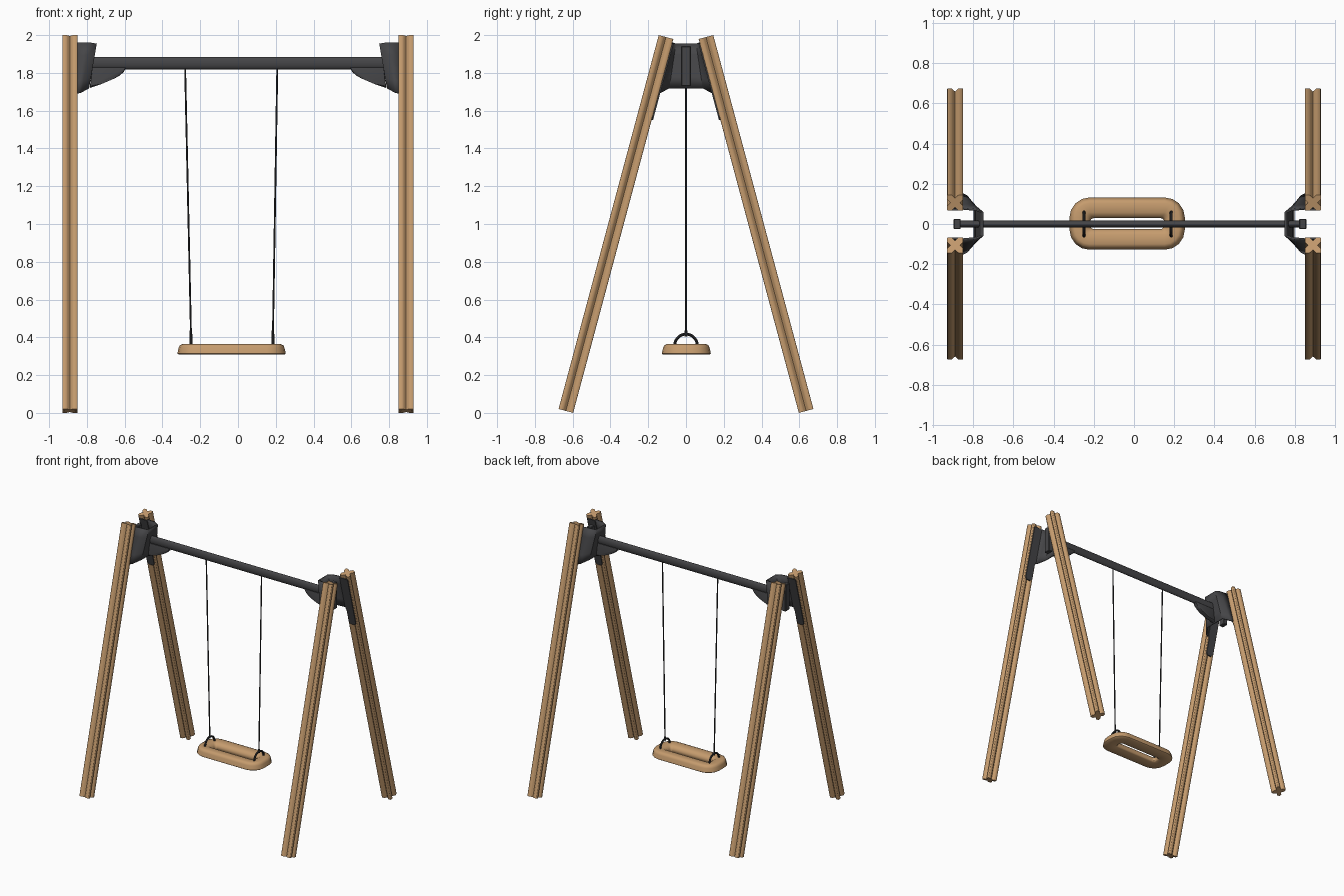
import bpy, bmesh, math
from mathutils import Vector, Matrix

if "Cube" in bpy.data.objects:
    bpy.data.objects.remove(bpy.data.objects["Cube"])


def material(name, rgb):
    m = bpy.data.materials.new(name)
    m.diffuse_color = (*rgb, 1)
    m.use_nodes = True
    m.node_tree.nodes["Principled BSDF"].inputs["Base Color"].default_value = m.diffuse_color
    return m


WOOD = material("wood", (0.56, 0.33, 0.155))
METAL = material("dark_grey_metal", (0.06, 0.06, 0.064))
ROPE = material("black_rope", (0.03, 0.03, 0.032))
LEAN = math.radians(15)


def finish(name, bm, mat, angle=35):
    bmesh.ops.recalc_face_normals(bm, faces=bm.faces)
    me = bpy.data.meshes.new(name)
    bm.to_mesh(me)
    bm.free()
    ob = bpy.data.objects.new(name, me)
    bpy.context.collection.objects.link(ob)
    me.materials.append(mat)
    bpy.ops.object.select_all(action='DESELECT')
    ob.select_set(True)
    bpy.context.view_layer.objects.active = ob
    bpy.ops.object.shade_smooth_by_angle(angle=math.radians(angle))
    return ob


def loft(rings, closed_u=True, closed_v=False, caps=True):
    """Skin a list of equal-length point rings."""
    bm = bmesh.new()
    vs = [[bm.verts.new(p) for p in r] for r in rings]
    n, m = len(vs), len(vs[0])
    for i in range(n if closed_v else n - 1):
        a, b = vs[i], vs[(i + 1) % n]
        for j in range(m if closed_u else m - 1):
            k = (j + 1) % m
            bm.faces.new((a[j], a[k], b[k], b[j]))
    if caps and closed_u and not closed_v:
        bm.faces.new(vs[0])
        bm.faces.new(vs[-1])
    return bm


def rod(name, p0, p1, ra, rb, mat, sides=16):
    """Elliptical rod; ra is the half width across y, rb the other half width."""
    p0, p1 = Vector(p0), Vector(p1)
    d = (p1 - p0).normalized()
    u = Vector((0, 1, 0))
    w = d.cross(u)
    ring = [u * ra * math.cos(2 * math.pi * i / sides) + w * rb * math.sin(2 * math.pi * i / sides)
            for i in range(sides)]
    return finish(name, loft([[p0 + q for q in ring], [p1 + q for q in ring]]), mat)


# Legs: grooved square posts leaning 15 degrees
side = [(-0.037, 0.04), (-0.017, 0.04), (-0.011, 0.034), (0, 0.024), (0.011, 0.034), (0.017, 0.04), (0.037, 0.04)]
profile = []
for k in range(4):
    r = Matrix.Rotation(-k * math.pi / 2, 2)
    profile += [r @ Vector(p) for p in side]
for sx, xn in ((-1, "left"), (1, "right")):
    for sy, yn in ((-1, "front"), (1, "back")):
        M = Matrix.Translation((sx * 0.89, sy * 0.636, 0.0104)) @ Matrix.Rotation(sy * LEAN, 4, 'X')
        rings = [[M @ Vector((p.x, p.y, z)) for p in profile] for z in (0, 2.049)]
        finish(f"{yn}_{xn}_leg", loft(rings), WOOD, 46)


def leg_inner(z):
    return 0.106 + (1.99 - z) * math.tan(LEAN) - 0.0414


# Brackets between each pair of legs
for sx, xn in ((-1, "left"), (1, "right")):
    top = [(0.852, 0.076, 1.96), (0.785, 0.070, 1.96), (0.752, 0.056, 1.955)]
    low = [(0.852, 0.148, 1.69), (0.832, 0.138, 1.695), (0.793, 0.09, 1.718)]
    rings = []
    for t in (0, 0.25, 0.5, 0.75, 1):
        half = [Vector(a).lerp(Vector(b), t) for a, b in zip(top, low)]
        ring = half + [Vector((p.x, -p.y, p.z)) for p in reversed(half)]
        rings.append([Vector((p.x * sx, p.y, p.z)) for p in ring])
    ob = finish(f"{xn}_bracket", loft(rings, closed_u=False), METAL)
    sol = ob.modifiers.new("thickness", 'SOLIDIFY')
    sol.thickness, sol.offset = 0.01, 0

    # Tongues running down the inner face of each leg
    outline = [(-0.04, 1.955), (-0.04, 1.7), (-0.03, 1.66), (-0.03, 1.565), (-0.018, 1.55),
               (0.018, 1.55), (0.03, 1.565), (0.03, 1.66), (0.03, 1.955)]
    for sy, yn in ((-1, "front"), (1, "back")):
        rings = [[(sx * (0.89 + x), sy * (leg_inner(z) + o), z) for x, z in outline] for o in (-0.008, 0.002)]
        finish(f"{xn}_{yn}_bracket_tongue", loft(rings), METAL)

    # Curved gusset under the beam
    g = [(0.772, 1.83), (0.785, 1.72), (0.72, 1.742), (0.655, 1.77), (0.627, 1.785), (0.605, 1.805), (0.592, 1.83)]
    bm = loft([[(sx * x, y, z) for x, z in g] for y in (-0.017, 0.017)])
    bmesh.ops.bevel(bm, geom=[e for e in bm.edges if abs(e.verts[0].co.y - e.verts[1].co.y) < 1e-5],
                    offset=0.008, segments=2, affect='EDGES', profile=0.5)
    finish(f"{xn}_gusset", bm, METAL)

    # Anchor plate on the beam end, behind the bracket
    bm = bmesh.new()
    bmesh.ops.create_cube(bm, size=1, matrix=Matrix.Translation((sx * 0.86 - 0.02, 0, 1.836))
                          @ Matrix.Diagonal((0.036, 0.052, 0.212, 1)))
    bmesh.ops.bevel(bm, geom=bm.edges[:], offset=0.004, segments=1, affect='EDGES')
    finish(f"{xn}_anchor_plate", bm, METAL, 20)

# Oval crossbeam
rod("crossbeam", (-0.88, 0, 1.852), (0.84, 0, 1.852), 0.017, 0.033, METAL, 24)

# Ropes, rope sleeves and seat loops
for xn, xt, xb in (("left", -0.28, -0.249), ("right", 0.208, 0.185)):
    rod(f"{xn}_rope", (xt, 0, 1.83), (xb, 0, 0.42), 0.0048, 0.0048, ROPE, 8)
    rod(f"{xn}_rope_sleeve", (xb, 0, 0.405), (xb, 0, 0.435), 0.007, 0.007, ROPE, 10)
    path = [(-0.06, 0.335)] + [(-0.06 * math.cos(a), 0.357 + 0.06 * math.sin(a))
                               for a in [math.pi * i / 14 for i in range(15)]] + [(0.06, 0.335)]
    rings = []
    for i, (y, z) in enumerate(path):
        q, p = path[min(i + 1, len(path) - 1)], path[max(i - 1, 0)]
        n = Vector((0, -(q[1] - p[1]), q[0] - p[0])).normalized()
        rings.append([Vector((xb, y, z)) + 0.0075 * (Vector((1, 0, 0)) * math.cos(a) + n * math.sin(a))
                      for a in [2 * math.pi * k / 8 for k in range(8)]])
    finish(f"{xn}_seat_loop", loft(rings), ROPE)


# Seat: rounded oblong ring with a slot
def oblong(o, z):
    hx, hy, r = 0.287 - o, 0.13 - o, max(0.1 - o, 0.018)
    pts = []
    for k, (cx, cy) in enumerate(((1, 1), (-1, 1), (-1, -1), (1, -1))):
        for i in range(5):
            a = math.pi / 2 * (k + i / 4)
            pts.append((-0.034 + cx * (hx - r) + r * math.cos(a), 0.002 + cy * (hy - r) + r * math.sin(a), z))
    return pts


section = [(0, 0.314), (0.007, 0.345), (0.013, 0.358), (0.028, 0.365), (0.075, 0.363), (0.094, 0.352),
           (0.103, 0.335), (0.102, 0.316), (0.094, 0.308), (0.008, 0.308)]
finish("seat", loft([oblong(o, z) for o, z in section], closed_v=True), WOOD, 50)
